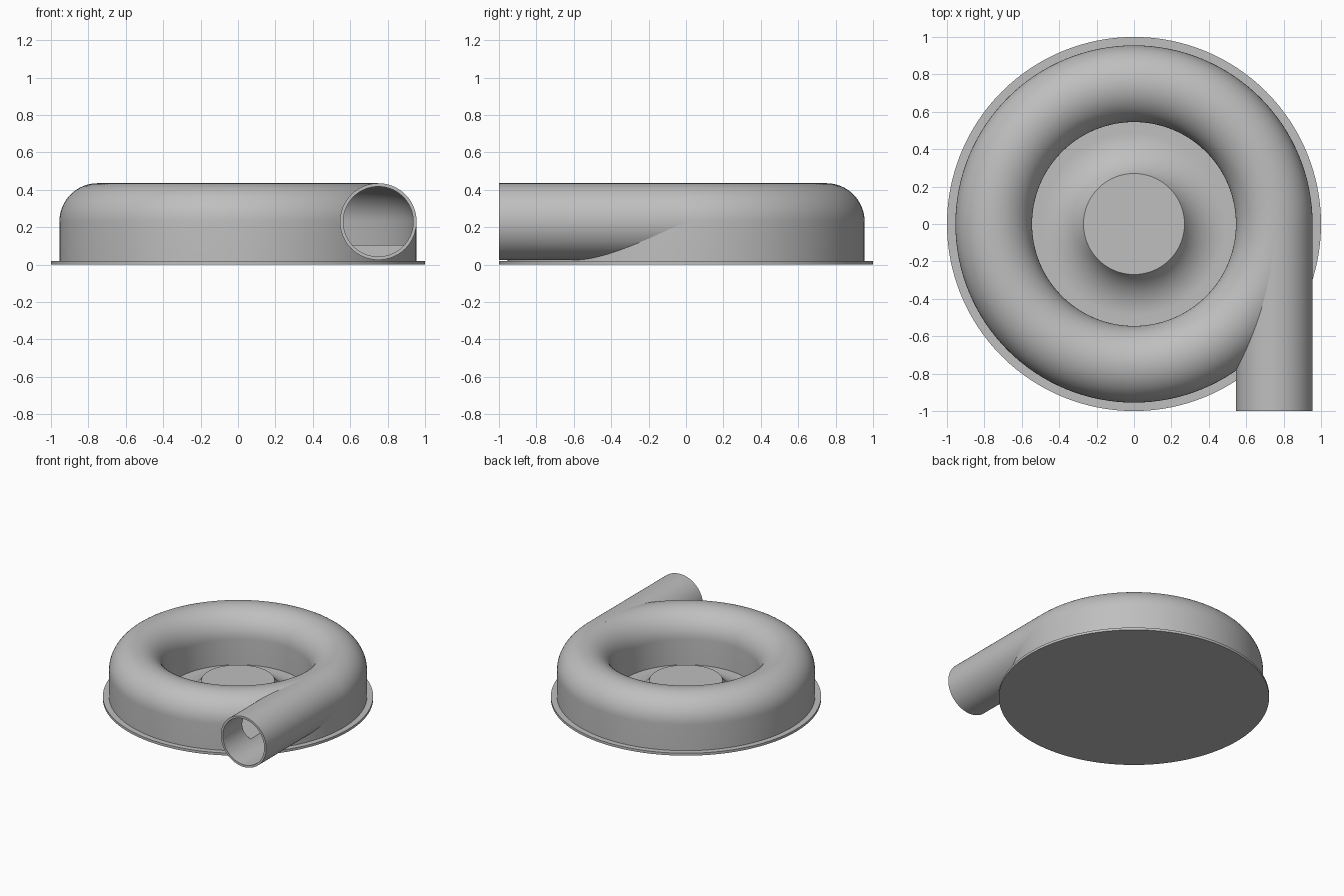
import bpy, bmesh, math
from mathutils import Matrix

old = bpy.data.objects.get("Cube")
if old:
    bpy.data.objects.remove(old, do_unlink=True)

grey = bpy.data.materials.new("cast_grey")
grey.use_nodes = True
colour = (0.52, 0.52, 0.52, 1)
grey.diffuse_color = colour
grey.node_tree.nodes["Principled BSDF"].inputs["Base Color"].default_value = colour

RING, MID, TUBE, WALL = 0.75, 0.23, 0.205, 0.017
PLATE, FLOOR = 0.02, 0.105


def finish(name, bm):
    bmesh.ops.recalc_face_normals(bm, faces=bm.faces)
    mesh = bpy.data.meshes.new(name)
    bm.to_mesh(mesh)
    bm.free()
    obj = bpy.data.objects.new(name, mesh)
    bpy.context.collection.objects.link(obj)
    mesh.materials.append(grey)
    return obj


def lathe(name, profile, closed=False, steps=128):
    """Revolve (radius, height) points about z; zero radius closes on the axis."""
    bm = bmesh.new()
    verts = [bm.verts.new((r, 0, z)) for r, z in profile]
    pairs = list(zip(verts, verts[1:]))
    if closed:
        pairs.append((verts[-1], verts[0]))
    edges = [bm.edges.new(p) for p in pairs]
    bmesh.ops.spin(bm, geom=verts + edges, cent=(0, 0, 0), axis=(0, 0, 1),
                   angle=math.tau, steps=steps)
    bmesh.ops.remove_doubles(bm, verts=bm.verts, dist=0.0001)
    return finish(name, bm)


def rod(name, radius, y0, y1):
    """Cylinder along y, in line with the outlet."""
    bm = bmesh.new()
    bmesh.ops.create_cone(bm, cap_ends=True, segments=96, radius1=radius,
                          radius2=radius, depth=y1 - y0)
    bm.transform(Matrix.Translation((RING, (y0 + y1) / 2, MID))
                 @ Matrix.Rotation(math.pi / 2, 4, "X"))
    return finish(name, bm)


def arch(radius, bottom, n=32):
    """Half-round section standing on straight legs."""
    arc = [(RING + radius * math.cos(math.pi * i / n),
            MID + radius * math.sin(math.pi * i / n)) for i in range(n + 1)]
    return [(RING + radius, bottom)] + arc + [(RING - radius, bottom)]


def cut(obj, cutter):
    mod = obj.modifiers.new("cut", "BOOLEAN")
    mod.operation = "DIFFERENCE"
    mod.solver = "EXACT"
    mod.object = cutter
    bpy.context.view_layer.objects.active = obj
    bpy.ops.object.modifier_apply(modifier=mod.name)


# Base plate
base_plate = lathe("base_plate", [(0, 0), (1, 0), (1, PLATE), (0, PLATE)])

# Ring housing and straight tangential outlet
housing = lathe("ring_housing", arch(TUBE, PLATE), closed=True)
outlet = rod("outlet_pipe", TUBE, -1, 0)

# Hollow channel and outlet bore
channel = lathe("channel_cutter", arch(TUBE - WALL, FLOOR), closed=True)
bore = rod("bore_cutter", TUBE - WALL - 0.001, -1.1, -0.01)
for part in (housing, outlet):
    cut(part, channel)
    cut(part, bore)
for helper in (channel, bore):
    bpy.data.objects.remove(helper, do_unlink=True)

# Centre hub with a concave flare
HUB, TOP, SLOPE = 0.27, 0.15, math.radians(60)
bend = (TOP - PLATE - 0.002) / (1 - math.cos(SLOPE))
flare = []
for i in range(17):
    a = SLOPE * (1 - i / 16)
    flare.append((HUB + bend * (math.sin(SLOPE) - math.sin(a)),
                  TOP - bend * (math.cos(a) - math.cos(SLOPE))))
hub = lathe("centre_hub", [(0, TOP)] + flare + [(RING - TUBE, PLATE + 0.002)])

# Smooth shading with crisp rims
bpy.ops.object.select_all(action="DESELECT")
for part in (base_plate, housing, outlet, hub):
    part.select_set(True)
bpy.context.view_layer.objects.active = housing
bpy.ops.object.shade_smooth_by_angle(angle=math.radians(30))
